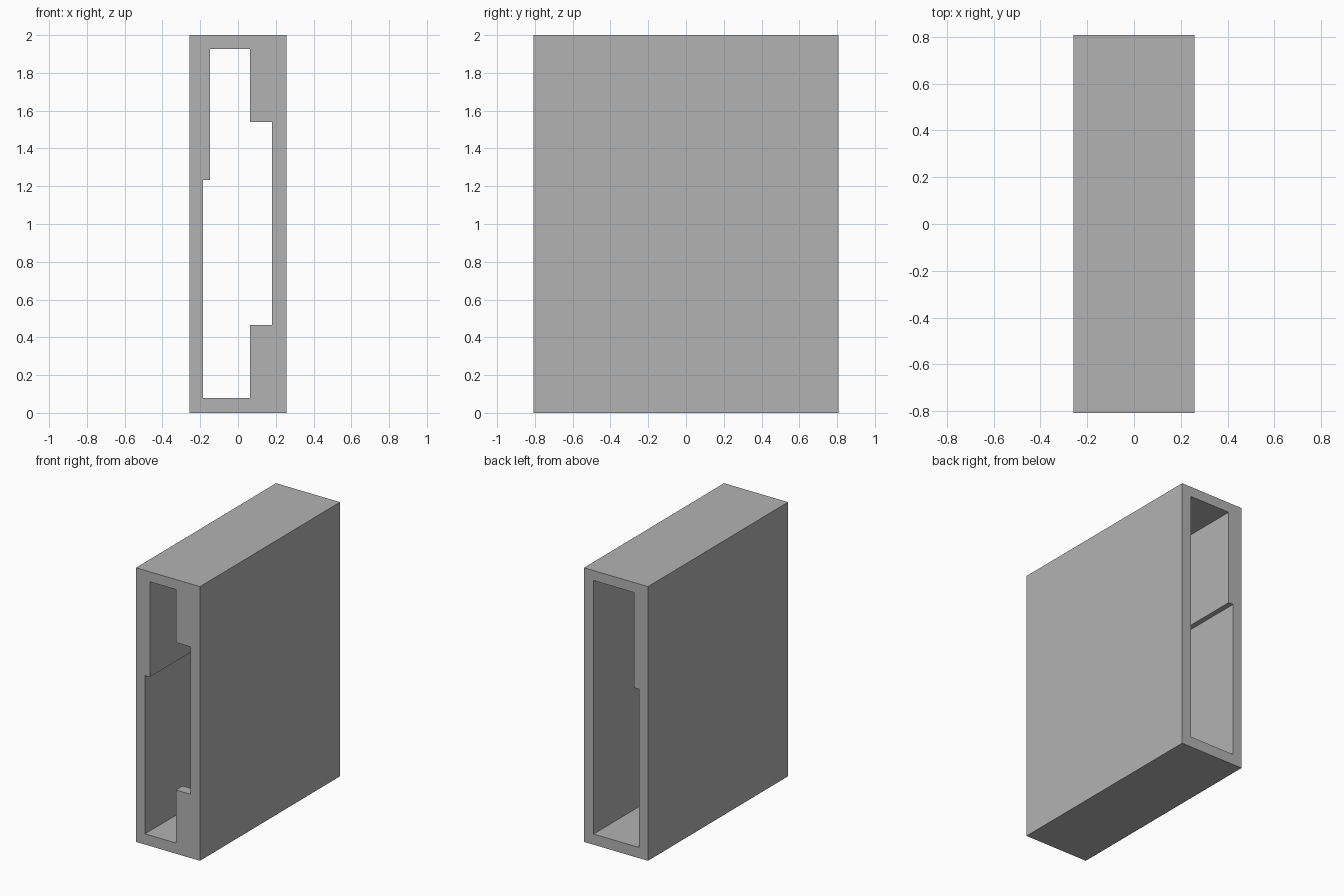
import bpy, bmesh

cube = bpy.data.objects.get("Cube")
if cube:
    bpy.data.objects.remove(cube, do_unlink=True)

# Overall half sizes and wall lines
HX, HY, H = 0.258, 0.807, 2.0
LEFT, STEP, RIGHT, LIP = -0.185, -0.147, 0.18, 0.064
LOW, HIGH, STEP_Z = 0.078, 1.927, 1.232
LIP_LOW, LIP_HIGH = 0.465, 1.54
LIP_DEPTH = 0.077

grey = bpy.data.materials.new("grey")
grey.use_nodes = True
grey.diffuse_color = (0.45, 0.45, 0.45, 1)
grey.node_tree.nodes["Principled BSDF"].inputs["Base Color"].default_value = grey.diffuse_color


def prism(name, outline, y0, y1):
    """Extrude an (x, z) outline along y."""
    bm = bmesh.new()
    face = bm.faces.new([bm.verts.new((x, y0, z)) for x, z in outline])
    grown = bmesh.ops.extrude_face_region(bm, geom=[face])["geom"]
    verts = [g for g in grown if isinstance(g, bmesh.types.BMVert)]
    bmesh.ops.translate(bm, verts=verts, vec=(0, y1 - y0, 0))
    bmesh.ops.recalc_face_normals(bm, faces=bm.faces)
    mesh = bpy.data.meshes.new(name)
    bm.to_mesh(mesh)
    bm.free()
    mesh.materials.append(grey)
    obj = bpy.data.objects.new(name, mesh)
    bpy.context.collection.objects.link(obj)
    return obj


def combine(target, other, operation):
    """Apply a boolean and remove the helper."""
    mod = target.modifiers.new(operation, "BOOLEAN")
    mod.object, mod.operation, mod.solver = other, operation, "EXACT"
    bpy.context.view_layer.objects.active = target
    bpy.ops.object.modifier_apply(modifier=mod.name)
    bpy.data.objects.remove(other, do_unlink=True)


def rect(x0, x1, z0, z1):
    return [(x0, z0), (x1, z0), (x1, z1), (x0, z1)]


# Outer sleeve with a stepped cavity running right through
sleeve = prism("sleeve", rect(-HX, HX, 0, H), -HY, HY)
cavity = prism("cavity_cutter",
               [(LEFT, LOW), (RIGHT, LOW), (RIGHT, HIGH), (STEP, HIGH),
                (STEP, STEP_Z), (LEFT, STEP_Z)], -HY - 0.1, HY + 0.1)
combine(sleeve, cavity, "DIFFERENCE")

# Upper and lower lips across the front opening, sunk into the walls
for name, z0, z1 in (("lower_lip", LOW / 2, LIP_LOW),
                     ("upper_lip", LIP_HIGH, (HIGH + H) / 2)):
    lip = prism(name, rect(LIP, (RIGHT + HX) / 2, z0, z1), -HY, -HY + LIP_DEPTH)
    combine(sleeve, lip, "UNION")

# Merge the flat seams left by the booleans
bm = bmesh.new()
bm.from_mesh(sleeve.data)
bmesh.ops.remove_doubles(bm, verts=bm.verts, dist=0.0001)
bmesh.ops.dissolve_limit(bm, angle_limit=0.01, verts=bm.verts, edges=bm.edges)
bm.to_mesh(sleeve.data)
bm.free()
